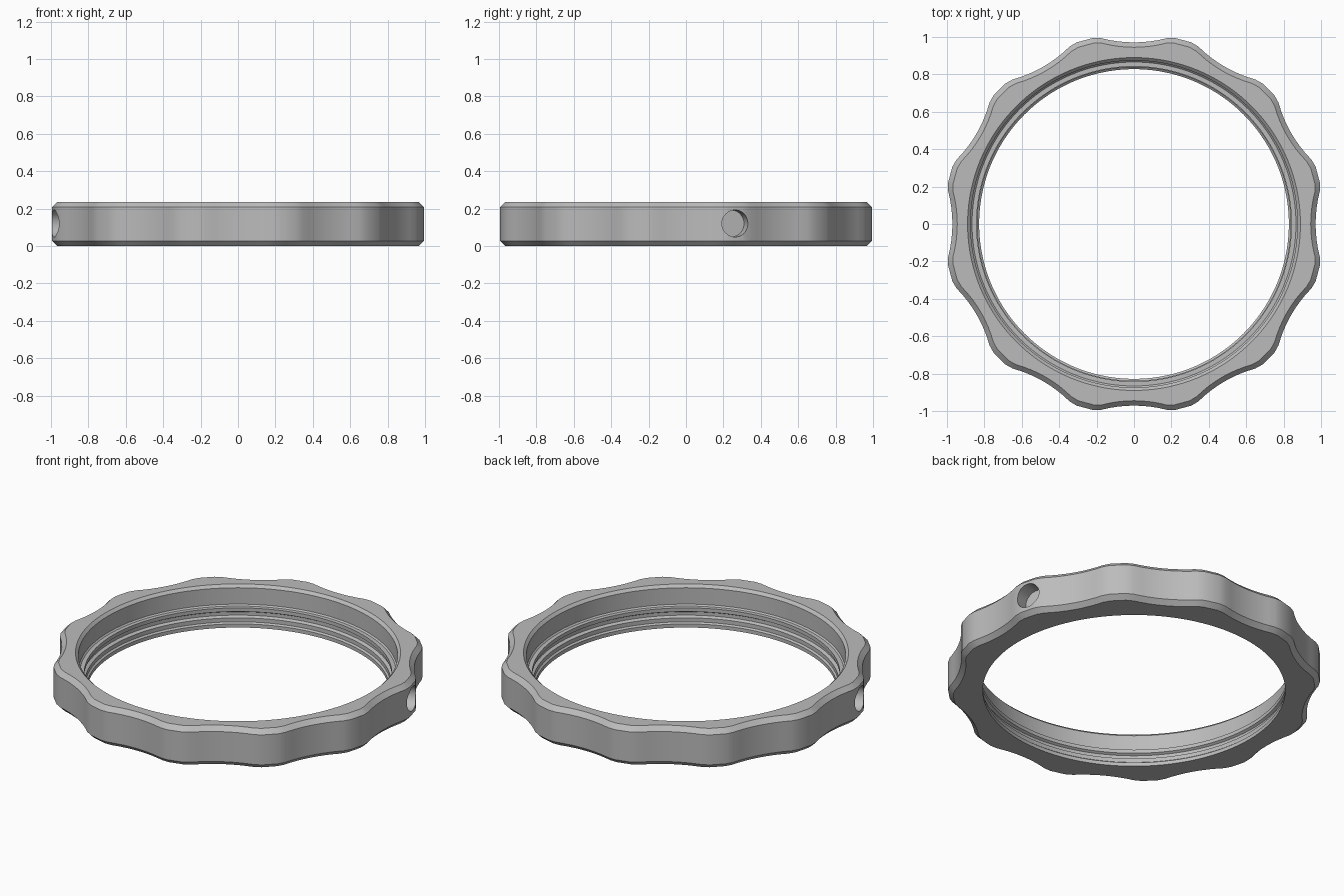
import bpy, bmesh
from math import sin, cos, radians, sqrt, pi
from mathutils import Matrix

if "Cube" in bpy.data.objects:
    bpy.data.objects.remove(bpy.data.objects["Cube"], do_unlink=True)

# Single grey material
grey = bpy.data.materials.new("plain grey")
grey.use_nodes = True
colour = (0.5, 0.5, 0.5, 1)
grey.diffuse_color = colour
grey.node_tree.nodes["Principled BSDF"].inputs["Base Color"].default_value = colour

HEIGHT = 0.235
SEGMENTS = 144
CORNER = radians(11.25)          # half angle of each scallop
CORNER_R = 1 / cos(CORNER)       # radius at the lobe corners
VALLEY_R = 0.971


def grip_radius(angle):
    """Outer outline: twelve concave scallops joined by flat lobes."""
    step = pi / 6
    a = abs((angle + step / 2) % step - step / 2)
    if a > CORNER + 1e-6:
        lobe = step / 2
        return CORNER_R * cos(lobe - CORNER) / cos(a - lobe)
    half = CORNER_R * sin(CORNER)
    sag = 1 - VALLEY_R
    bend = (half ** 2 + sag ** 2) / (2 * sag)
    centre = VALLEY_R + bend
    return centre * cos(a) - sqrt(bend ** 2 - (centre * sin(a)) ** 2)


# Cross-section: scalloped outside, then stepped and grooved bore
outside = [(0.973, 0), (1, 0.027), (1, HEIGHT - 0.027), (0.973, HEIGHT)]
bore = [(0.89, HEIGHT), (0.874, 0.219), (0.874, 0.12), (0.866, 0.112),
        (0.842, 0.112), (0.842, 0.09), (0.856, 0.082), (0.856, 0.062),
        (0.838, 0.054), (0.838, 0.03), (0.828, 0.022), (0.828, 0)]

bm = bmesh.new()
rings = []
for i in range(SEGMENTS):
    a = 2 * pi * i / SEGMENTS
    section = [(s * grip_radius(a), z) for s, z in outside] + bore
    rings.append([bm.verts.new((r * cos(a), r * sin(a), z)) for r, z in section])
count = len(rings[0])
for i in range(SEGMENTS):
    here, after = rings[i], rings[(i + 1) % SEGMENTS]
    for j in range(count):
        k = (j + 1) % count
        bm.faces.new((here[j], after[j], after[k], here[k]))
bmesh.ops.recalc_face_normals(bm, faces=bm.faces)
mesh = bpy.data.meshes.new("scalloped_ring")
bm.to_mesh(mesh)
bm.free()
ring = bpy.data.objects.new("scalloped_ring", mesh)
bpy.context.collection.objects.link(ring)
mesh.materials.append(grey)

# Two opposite blind holes drilled into lobes
for n, degrees in enumerate((15, 195)):
    bm = bmesh.new()
    turn = Matrix.Rotation(radians(degrees), 4, 'Z')
    place = turn @ Matrix.Translation((1.03, 0, 0.12)) @ Matrix.Rotation(pi / 2, 4, 'Y')
    bmesh.ops.create_cone(bm, cap_ends=True, segments=40, radius1=0.072,
                          radius2=0.072, depth=0.2, matrix=place)
    drill_mesh = bpy.data.meshes.new("hole_cutter")
    bm.to_mesh(drill_mesh)
    bm.free()
    drill_mesh.materials.append(grey)
    drill = bpy.data.objects.new("hole_cutter", drill_mesh)
    bpy.context.collection.objects.link(drill)
    cut = ring.modifiers.new("blind_hole_%d" % n, 'BOOLEAN')
    cut.operation = 'DIFFERENCE'
    cut.solver = 'EXACT'
    cut.object = drill
    bpy.ops.object.select_all(action='DESELECT')
    bpy.context.view_layer.objects.active = ring
    ring.select_set(True)
    bpy.ops.object.modifier_apply(modifier=cut.name)
    bpy.data.objects.remove(drill, do_unlink=True)

bpy.ops.object.shade_smooth_by_angle(angle=radians(20))
